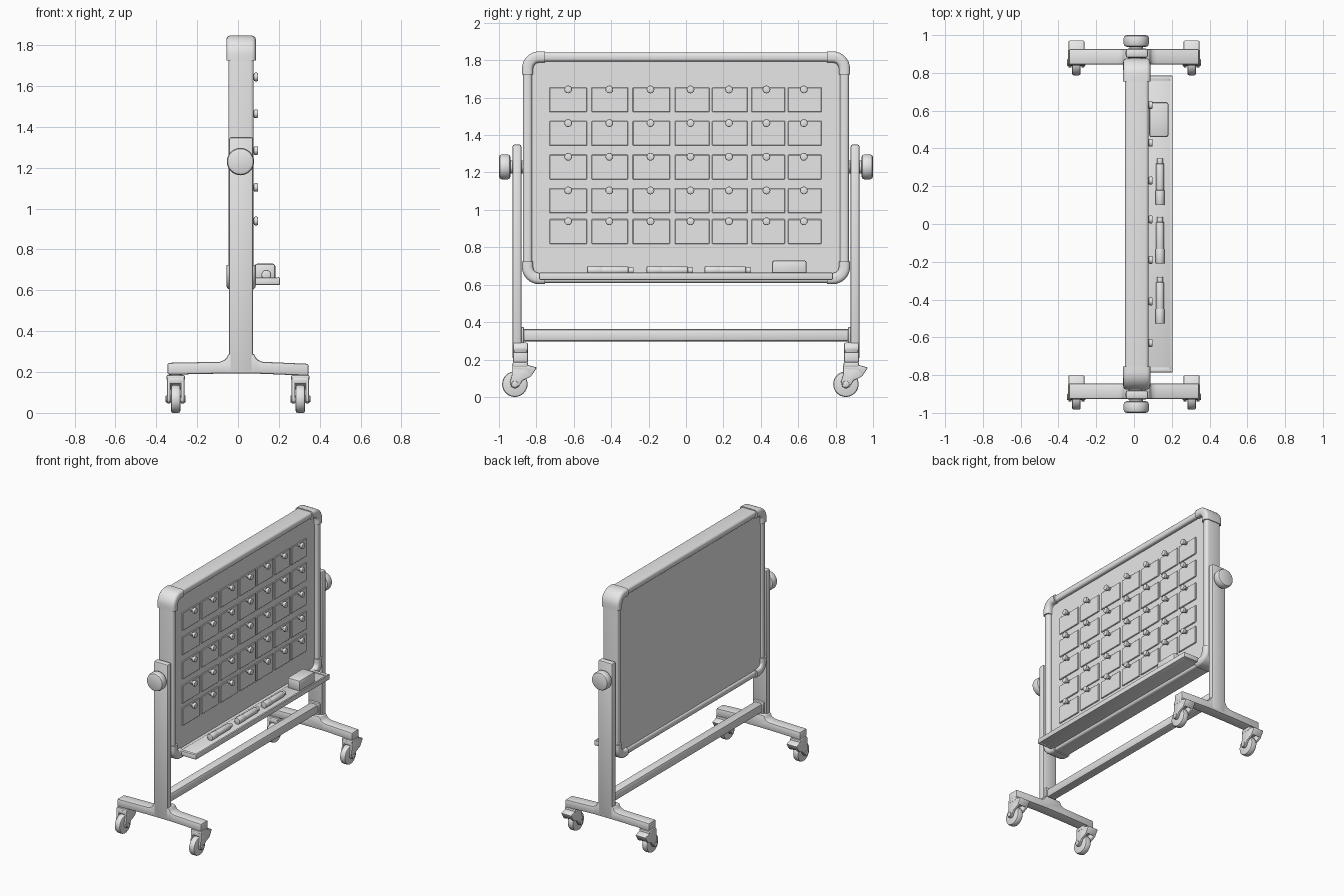
import bpy, bmesh, math
from mathutils import Vector, Matrix

if "Cube" in bpy.data.objects:
    bpy.data.objects.remove(bpy.data.objects["Cube"])

grey = bpy.data.materials.new("plain grey")
grey.diffuse_color = (0.8, 0.8, 0.8, 1)
grey.use_nodes = True
grey.node_tree.nodes["Principled BSDF"].inputs["Base Color"].default_value = grey.diffuse_color


def finish(name, bm, bevel=0.0, segments=2):
    """Bevel hard edges, fix normals and make a smooth-shaded object."""
    bmesh.ops.recalc_face_normals(bm, faces=bm.faces[:])
    if bevel:
        edges = [e for e in bm.edges if e.is_manifold and e.calc_face_angle() > 0.6]
        bmesh.ops.bevel(bm, geom=edges, offset=bevel, segments=segments,
                        affect='EDGES', profile=0.5, clamp_overlap=True)
    me = bpy.data.meshes.new(name)
    bm.to_mesh(me)
    bm.free()
    me.materials.append(grey)
    ob = bpy.data.objects.new(name, me)
    bpy.context.collection.objects.link(ob)
    bpy.ops.object.select_all(action='DESELECT')
    ob.select_set(True)
    bpy.context.view_layer.objects.active = ob
    bpy.ops.object.shade_smooth_by_angle(angle=math.radians(35))
    return ob


def box(name, x, y, z, bevel=0.0, segments=2):
    bm = bmesh.new()
    bmesh.ops.create_cube(bm, size=1)
    for v in bm.verts:
        v.co = [lo + (c + 0.5) * (hi - lo) for c, (lo, hi) in zip(v.co, (x, y, z))]
    return finish(name, bm, bevel, segments)


def prism(name, points, axis, lo, hi, bevel=0.0):
    """Extrude a 2D outline along x (points are y,z) or y (points are x,z)."""
    bm = bmesh.new()
    at = (lambda p, t: (t, p[0], p[1])) if axis == 'x' else (lambda p, t: (p[0], t, p[1]))
    face = bm.faces.new([bm.verts.new(at(p, lo)) for p in points])
    new = bmesh.ops.extrude_face_region(bm, geom=[face])['geom']
    move = Vector(at((0, 0), hi - lo))
    bmesh.ops.translate(bm, vec=move, verts=[g for g in new if isinstance(g, bmesh.types.BMVert)])
    return finish(name, bm, bevel)


def cylinder(name, center, radius, depth, axis, bevel=0.0, sides=24):
    bm = bmesh.new()
    rot = {'x': Matrix.Rotation(math.pi / 2, 4, 'Y'),
           'y': Matrix.Rotation(math.pi / 2, 4, 'X'), 'z': Matrix()}[axis]
    bmesh.ops.create_cone(bm, cap_ends=True, segments=sides, radius1=radius, radius2=radius,
                          depth=depth, matrix=Matrix.Translation(center) @ rot)
    return finish(name, bm, bevel)


HALF, BOTTOM, TOP, CX = 0.875, 0.605, 1.845, 0.015


def corner_arc(i, radius, d, steps=8):
    """Points (y, z) of one rounded board corner, inset by d."""
    sy, sz = ((1, 1), (-1, 1), (-1, -1), (1, -1))[i]
    cy = sy * (HALF - radius)
    cz = TOP - radius if sz > 0 else BOTTOM + radius
    angles = [math.pi / 2 * (i + k / steps) for k in range(steps + 1)]
    return [(cy + (radius - d) * math.cos(a), cz + (radius - d) * math.sin(a)) for a in angles]


def sweep(name, section, path, closed):
    """Sweep a closed section of (x, inset) pairs; path(inset) gives (y, z) points."""
    bm = bmesh.new()
    rails = [[bm.verts.new((x, y, z)) for y, z in path(d)] for x, d in section]
    n, m = len(rails), len(rails[0])
    for j in range(n):
        a, b = rails[j], rails[(j + 1) % n]
        for k in range(m if closed else m - 1):
            bm.faces.new((a[k], a[(k + 1) % m], b[(k + 1) % m], b[k]))
    if not closed:
        for k in (0, -1):
            bm.faces.new([r[k] for r in rails])
    return finish(name, bm)


def section(half, lo, hi, r):
    """Rounded rectangle section around the board's mid plane."""
    pts = []
    for i, (x, d) in enumerate(((half - r, hi - r), (r - half, hi - r),
                                (r - half, lo + r), (half - r, lo + r))):
        for k in range(4):
            a = math.pi / 2 * (i + k / 3)
            pts.append((CX + x + r * math.cos(a), d + r * math.sin(a)))
    return pts


# Board panel and frame
box("board_panel", (-0.035, 0.05), (-0.85, 0.85), (0.63, 1.82))
sweep("board_frame", section(0.062, 0.004, 0.052, 0.016),
      lambda d: [p for i in range(4) for p in corner_arc(i, 0.09, d)], True)


# Corner caps wrap the frame and run a little way along its straights
def cap_path(i):
    def path(d):
        arc = corner_arc(i, 0.09, d)
        a = math.pi / 2 * i
        t0 = (math.sin(a) * 0.03, -math.cos(a) * 0.03)
        t1 = (-math.cos(a) * 0.03, -math.sin(a) * 0.03)
        return ([(arc[0][0] + t0[0], arc[0][1] + t0[1])] + arc
                + [(arc[-1][0] + t1[0], arc[-1][1] + t1[1])])
    return path


for i in range(4):
    sweep("corner_cap", section(0.072, -0.002, 0.058, 0.02), cap_path(i), False)

# Calendar notes, each with a pin
columns = [(-0.73, -0.53, -0.63), (-0.505, -0.31, -0.41), (-0.285, -0.085, -0.19),
           (-0.06, 0.125, 0.024), (0.14, 0.33, 0.23), (0.35, 0.53, 0.43), (0.545, 0.725, 0.63)]
for top in (1.655, 1.475, 1.295, 1.115, 0.95):
    for y0, y1, pin_y in columns:
        box("note", (0.045, 0.058), (y0, y1), (top - 0.132, top), 0.003, 1)
        z = top - 0.011
        cylinder("pin_stem", (0.068, pin_y, z), 0.012, 0.03, 'x', sides=10)
        cylinder("pin_head", (0.088, pin_y, z), 0.021, 0.022, 'x', 0.006, 12)

# Tray with end stops, markers and eraser
box("tray", (0.06, 0.203), (-0.785, 0.785), (0.628, 0.655), 0.006)
box("tray_lip", (0.19, 0.205), (-0.785, 0.785), (0.626, 0.664), 0.005)
for s in (-1, 1):
    box("tray_end", (0.06, 0.203), (s * 0.772 - 0.013, s * 0.772 + 0.013), (0.626, 0.662), 0.005)
for y in (-0.403, -0.085, 0.225):
    cylinder("marker", (0.138, y, 0.676), 0.022, 0.19, 'y', 0.004, 16)
    cylinder("marker_cap", (0.138, y - 0.085, 0.676), 0.024, 0.08, 'y', 0.005, 16)
    cylinder("marker_tip", (0.138, y + 0.105, 0.676), 0.016, 0.036, 'y', 0.004, 16)
box("eraser", (0.08, 0.183), (0.46, 0.645), (0.65, 0.73), 0.013)

# Cross bar between the posts
box("cross_bar", (-0.02, 0.05), (-0.9, 0.9), (0.297, 0.363), 0.014)

# Foot outline (x, z), flaring up into the post
foot = [(-0.345, 0.187), (-0.1, 0.192), (0.1, 0.192), (0.345, 0.182), (0.345, 0.24),
        (0.12, 0.25), (0.092, 0.262), (0.078, 0.29), (-0.046, 0.29), (-0.06, 0.262),
        (-0.09, 0.25), (-0.345, 0.245)]
# Caster outlines (y, z) relative to the foot's middle line
cheek = [(-0.045, 0.17), (0.035, 0.17), (0.085, 0.155), (0.055, 0.108), (0.01, 0.088),
         (-0.01, 0.055), (-0.03, 0.045), (-0.05, 0.056), (-0.056, 0.08), (-0.045, 0.12)]
hood = [(-0.045, 0.172), (0.035, 0.172), (0.088, 0.157), (0.058, 0.112), (0.03, 0.14),
        (-0.045, 0.143)]

for s in (-1, 1):
    # Post, foot and pivot knob
    fy = s * 0.885
    post = sorted((s * 0.88, s * 0.928))
    box("post", (-0.044, 0.074), post, (0.2, 1.35), 0.012)
    prism("foot", foot, 'y', fy - 0.041, fy + 0.041, 0.009)
    box("bar_sleeve", (-0.03, 0.06), (s * 0.89 - 0.025, s * 0.89 + 0.025), (0.285, 0.375), 0.01)
    cylinder("pivot_axle", (0.012, s * 0.91, 1.23), 0.035, 0.12, 'y')
    cylinder("pivot_knob", (0.012, s * 0.969, 1.23), 0.067, 0.062, 'y', 0.016, 32)
    # Casters under both ends of the foot
    for x in (-0.305, 0.305):
        wy = fy - 0.03
        cylinder("caster_stem", (x, fy, 0.18), 0.032, 0.04, 'z')
        box("caster_mount", (x - 0.045, x + 0.045), (fy - 0.043, fy + 0.04), (0.158, 0.186), 0.008)
        prism("caster_hood", [(fy + y, z) for y, z in hood], 'x', x - 0.042, x + 0.042, 0.006)
        for side in (-1, 1):
            c = x + side * 0.034
            prism("caster_cheek", [(fy + y, z) for y, z in cheek], 'x', c - 0.008, c + 0.008, 0.003)
        cylinder("caster_wheel", (x, wy, 0.068), 0.068, 0.046, 'x', 0.01, 32)
        cylinder("caster_axle", (x, wy, 0.068), 0.018, 0.098, 'x', 0.004, 16)
